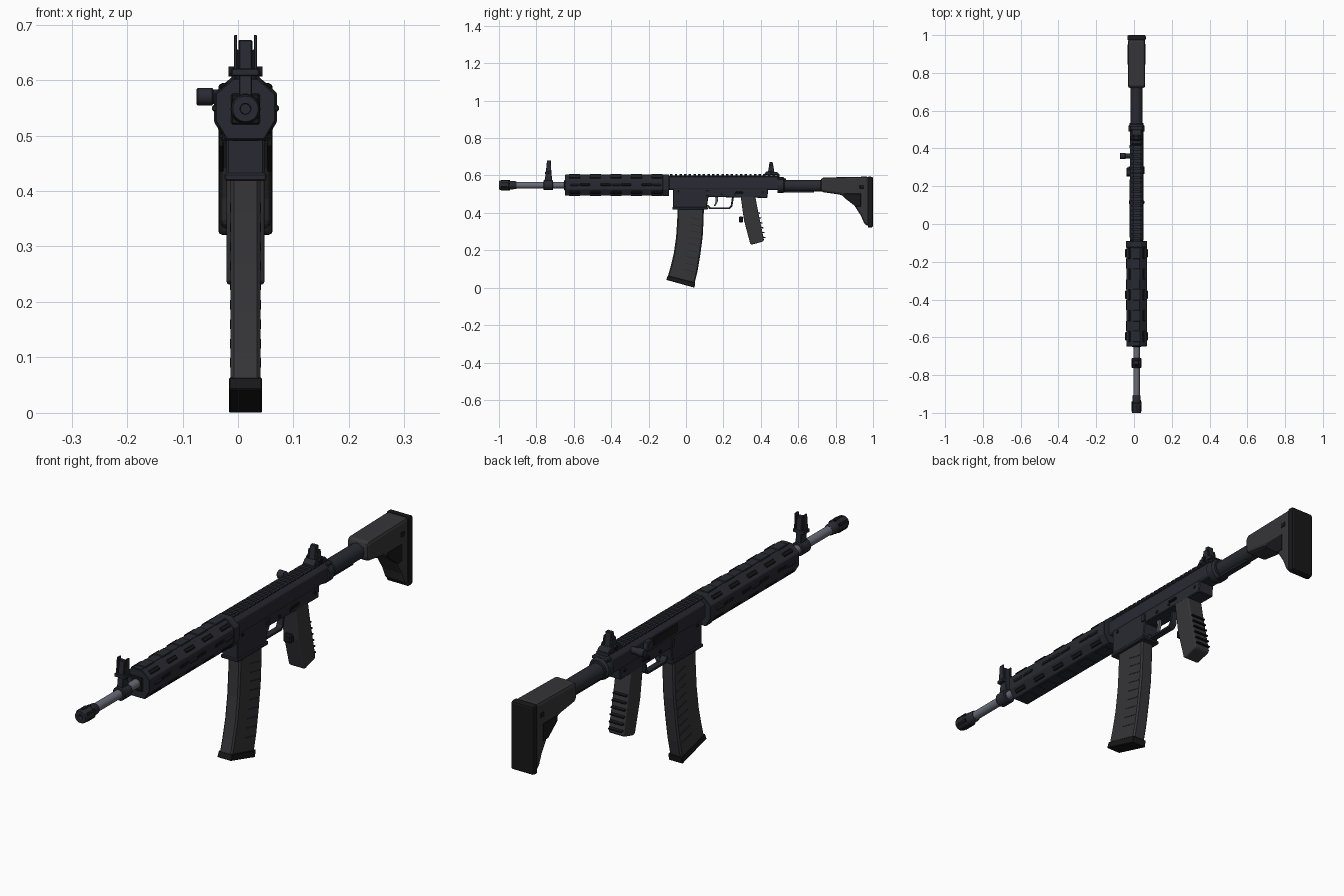
import bpy, bmesh, math
from mathutils import Vector, Matrix

CX, CZ = 0.0135, 0.548   # bore axis


def mat(name, c):
    m = bpy.data.materials.new(name)
    m.diffuse_color = (*c, 1)
    return m


BODY = mat("dark_metal", (0.022, 0.023, 0.032))
POLY = mat("polymer", (0.036, 0.036, 0.040))
BLACK = mat("black", (0.009, 0.009, 0.010))
STEEL = mat("steel", (0.14, 0.15, 0.19))


def finish(name, bm, m, bevel=0, segs=1):
    bmesh.ops.recalc_face_normals(bm, faces=bm.faces)
    me = bpy.data.meshes.new(name)
    bm.to_mesh(me)
    bm.free()
    o = bpy.data.objects.new(name, me)
    bpy.context.collection.objects.link(o)
    me.materials.append(m)
    if bevel:
        b = o.modifiers.new("bevel", 'BEVEL')
        b.width, b.segments, b.limit_method = bevel, segs, 'ANGLE'
    return o


def box(name, c, size, m, bevel=0.002, roty=0, rotx=0):
    """Box; c.x is relative to the bore axis."""
    bm = bmesh.new()
    R = Matrix.Rotation(roty, 4, 'Y') @ Matrix.Rotation(rotx, 4, 'X')
    bmesh.ops.create_cube(bm, size=1, matrix=Matrix.Translation((CX + c[0], c[1], c[2])) @ R
                          @ Matrix.Diagonal((*size, 1)))
    return finish(name, bm, m, bevel)


def prism(name, pts, a, b, m, axis='X', bevel=0.003, segs=1):
    """Extrude a (y,z) profile along x, or an (x,z) profile along y."""
    bm = bmesh.new()
    def co(p, t):
        return (CX + t, p[0], p[1]) if axis == 'X' else (CX + p[0], t, p[1])
    v0 = [bm.verts.new(co(p, a)) for p in pts]
    v1 = [bm.verts.new(co(p, b)) for p in pts]
    bm.faces.new(v0)
    bm.faces.new(v1)
    n = len(pts)
    for i in range(n):
        bm.faces.new((v0[i], v0[(i + 1) % n], v1[(i + 1) % n], v1[i]))
    return finish(name, bm, m, bevel, segs)


def lathe(name, prof, m, z=CZ, x=0, y=0, axis='Y', n=20):
    """Revolve (position, radius) stations around the y or x axis."""
    bm = bmesh.new()
    rings = []
    for t, r in prof:
        ring = []
        for i in range(n):
            a = math.tau * i / n
            u, w = r * math.cos(a), r * math.sin(a)
            ring.append(bm.verts.new((CX + x + u, t, z + w) if axis == 'Y' else (CX + t, y + u, z + w)))
        rings.append(ring)
    for r0, r1 in zip(rings, rings[1:]):
        for i in range(n):
            bm.faces.new((r0[i], r0[(i + 1) % n], r1[(i + 1) % n], r1[i]))
    bm.faces.new(rings[0])
    bm.faces.new(rings[-1])
    o = finish(name, bm, m)
    bpy.context.view_layer.objects.active = o
    o.select_set(True)
    bpy.ops.object.shade_smooth_by_angle(angle=math.radians(35))
    o.select_set(False)
    return o


def array(o, count, dy):
    a = o.modifiers.new("array", 'ARRAY')
    a.count, a.use_relative_offset, a.use_constant_offset = count, False, True
    a.constant_offset_displace = (0, dy, 0)


def mirrored(pts):
    return pts + [(-x, z) for x, z in reversed(pts)]


# barrel and muzzle
lathe("barrel", [(-0.92, 0.017), (-0.64, 0.017)], STEEL)
lathe("muzzle_device", [(-0.985, 0.009), (-1.0, 0.010), (-1.0, 0.023), (-0.99, 0.026), (-0.95, 0.027),
                        (-0.945, 0.023), (-0.91, 0.021), (-0.905, 0.018)], BODY)
for i in range(6):
    a = math.tau * i / 6
    box("muzzle_rib", (0.0245 * math.sin(a), -0.965, CZ + 0.0245 * math.cos(a)), (0.011, 0.05, 0.006), BLACK, 0.001, a)

# front sight
lathe("gas_block", [(-0.762, 0.024), (-0.758, 0.027), (-0.714, 0.027), (-0.71, 0.024)], BODY)
prism("front_sight_tower", [(-0.757, 0.565), (-0.715, 0.565), (-0.719, 0.612), (-0.724, 0.672), (-0.742, 0.672),
                            (-0.75, 0.612)], -0.012, 0.012, BODY, bevel=0.002)
box("front_sight_collar", (0, -0.736, 0.614), (0.05, 0.034, 0.014), BODY)
for s in (-1, 1):
    prism("front_sight_ear", [(-0.75, 0.61), (-0.72, 0.61), (-0.723, 0.681), (-0.743, 0.681)],
          s * 0.015, s * 0.021, BODY, bevel=0.001)

# octagonal handguard with rail pads and vent slots
prism("handguard", mirrored([(0.022, 0.603), (0.054, 0.575), (0.054, 0.526), (0.034, 0.493)]),
      -0.648, -0.095, BODY, 'Y', 0.002)
prism("handguard_ring", mirrored([(0.024, 0.606), (0.0565, 0.577), (0.0565, 0.524), (0.036, 0.491)]),
      -0.125, -0.09, BODY, 'Y', 0.002)
box("handguard_mouth", (0, -0.648, CZ), (0.052, 0.006, 0.056), BLACK, 0.003)
box("handguard_top_rail", (0, -0.37, 0.602), (0.034, 0.55, 0.006), BODY, 0.001)
for i in range(5):
    y = -0.595 + i * 0.11
    box("top_pad", (0, y, 0.604), (0.04, 0.06, 0.008), BODY, 0.002)
    box("bottom_pad", (0, y, 0.493), (0.05, 0.06, 0.006), BODY, 0.002)
    for s in (-1, 1):
        box("upper_slot", (s * 0.0385, y, 0.5895), (0.016, 0.058, 0.007), BLACK, 0.003, s * math.radians(41))
        box("lower_slot", (s * 0.0445, y, 0.509), (0.016, 0.058, 0.006), BLACK, 0.003, s * math.radians(121))
        if i < 4:
            box("side_slot", (s * 0.0535, y + 0.055, 0.551), (0.006, 0.055, 0.014), BLACK, 0.003)
        if i % 2 == 0:
            box("side_tab", (s * 0.0555, y, 0.549), (0.009, 0.045, 0.012), BODY, 0.003)

# upper receiver and top rail
prism("upper_receiver", mirrored([(0.02, 0.592), (0.034, 0.578), (0.036, 0.53), (0.03, 0.522)]),
      -0.09, 0.5, BODY, 'Y', 0.002)
box("rail_base", (0, 0.205, 0.594), (0.036, 0.59, 0.01), BODY, 0.001)
tooth = prism("rail_teeth", mirrored([(0.02, 0.607), (0.027, 0.602), (0.027, 0.598), (0.02, 0.594)]),
              -0.085, -0.072, BODY, 'Y', 0)
array(tooth, 24, 0.0249)
box("charging_handle", (0, 0.505, 0.585), (0.07, 0.03, 0.014), BODY, 0.004)
box("ejection_port", (-0.0355, 0.16, 0.554), (0.006, 0.15, 0.034), BLACK, 0.002)
prism("brass_deflector", [(0.25, 0.54), (0.3, 0.54), (0.29, 0.578), (0.26, 0.578)], -0.053, -0.03, BODY)
lathe("forward_assist", [(-0.0885, 0.013), (-0.086, 0.016), (-0.06, 0.016), (-0.058, 0.013), (-0.02, 0.013)],
      BODY, z=0.57, y=0.36, axis='X')

# lower receiver with magazine well
prism("lower_receiver", [(-0.07, 0.53), (0.44, 0.53), (0.435, 0.48), (0.12, 0.485), (0.11, 0.425), (-0.07, 0.425)],
      -0.034, 0.034, BODY)
box("magwell_lip", (0, 0.022, 0.425), (0.076, 0.19, 0.014), BODY, 0.003)
for s in (-1, 1):
    for y, z in ((-0.04, 0.515), (0.19, 0.5), (0.26, 0.5), (0.41, 0.51)):
        lathe("receiver_pin", [(s * 0.03, 0.007), (s * 0.037, 0.007)], BLACK, z=z, y=y, axis='X', n=10)
    box("selector", (s * 0.037, 0.285, 0.508), (0.01, 0.04, 0.01), BLACK, 0.002)
    box("bolt_catch", (s * 0.037, 0.115, 0.505), (0.008, 0.018, 0.03), BODY, 0.002)

# trigger and guard
prism("trigger_guard", [(0.11, 0.437), (0.125, 0.421), (0.235, 0.421), (0.248, 0.435), (0.256, 0.485), (0.246, 0.485),
                        (0.239, 0.44), (0.232, 0.43), (0.13, 0.43), (0.115, 0.445)], -0.013, 0.013, BODY, bevel=0.001)
prism("trigger", [(0.155, 0.49), (0.172, 0.49), (0.17, 0.462), (0.158, 0.436), (0.15, 0.438), (0.159, 0.464)],
      -0.006, 0.006, STEEL, bevel=0.001)

# curved magazine
front = [(-0.045, 0.44), (-0.047, 0.36), (-0.053, 0.27), (-0.066, 0.18), (-0.083, 0.11), (-0.099, 0.055)]
back = [(0.096, 0.44), (0.094, 0.36), (0.089, 0.27), (0.077, 0.18), (0.062, 0.09), (0.045, 0.02)]
prism("magazine", front + back[::-1], -0.027, 0.027, POLY, bevel=0.006)
prism("magazine_base", [(-0.097, 0.064), (0.05, 0.027), (0.045, 0.0), (-0.106, 0.042)], -0.03, 0.03, BLACK, bevel=0.002)
for i in range(9):
    z = 0.09 + i * 0.035
    y = 0.05 - 0.5 * max(0, 0.32 - z) ** 1.8
    for s in (-1, 1):
        box("magazine_rib", (s * 0.0268, y, z), (0.003, 0.06, 0.004), BODY, 0, 0, -0.22)

# pistol grip
prism("pistol_grip", [(0.292, 0.49), (0.37, 0.49), (0.385, 0.41), (0.417, 0.255), (0.41, 0.246), (0.35, 0.23),
                      (0.343, 0.237), (0.31, 0.36)], -0.034, 0.034, POLY, bevel=0.013, segs=3)
box("finger_rest", (0, 0.294, 0.365), (0.036, 0.022, 0.032), BLACK, 0.005)
for i in range(6):
    t = i / 5
    box("grip_ridge", (0, 0.385 + 0.028 * t, 0.40 - 0.13 * t), (0.06, 0.024, 0.006), BLACK, 0.001, 0, -0.2)

# rear sight
prism("rear_sight_base", [(0.415, 0.603), (0.5, 0.603), (0.49, 0.617), (0.43, 0.622)], -0.025, 0.025, BODY, bevel=0.002)
prism("rear_sight_leaf", [(0.438, 0.615), (0.472, 0.615), (0.463, 0.672), (0.447, 0.672)], -0.013, 0.013, BODY, bevel=0.002)
for s in (-1, 1):
    prism("rear_sight_wing", [(0.436, 0.61), (0.474, 0.61), (0.466, 0.655), (0.446, 0.655)],
          s * 0.013, s * 0.02, BODY, bevel=0.001)
lathe("sight_knob", [(-0.031, 0.009), (0.031, 0.009)], BLACK, z=0.615, y=0.455, axis='X', n=12)

# buffer tube
lathe("buffer_tube", [(0.49, 0.031), (0.76, 0.031)], BODY, z=0.545)
lathe("castle_nut", [(0.49, 0.043), (0.52, 0.043), (0.527, 0.036), (0.535, 0.036)], BODY, z=0.548)
box("tube_rail", (0, 0.6, 0.516), (0.024, 0.17, 0.016), BODY, 0.002)

# stock
prism("stock", [(0.72, 0.583), (0.735, 0.589), (0.978, 0.594), (0.978, 0.328), (0.955, 0.338), (0.935, 0.385),
                (0.9, 0.44), (0.83, 0.497), (0.735, 0.51), (0.72, 0.518)], -0.046, 0.046, POLY, bevel=0.013, segs=2)
prism("butt_pad", [(0.972, 0.595), (1.0, 0.592), (1.0, 0.324), (0.972, 0.32)], -0.049, 0.049, BLACK, bevel=0.007, segs=2)
for s in (-1, 1):
    prism("stock_recess", [(0.845, 0.503), (0.935, 0.503), (0.935, 0.435), (0.905, 0.435), (0.845, 0.482)],
          s * 0.04, s * 0.0475, BLACK, bevel=0.001)
    box("stock_socket", (s * 0.045, 0.94, 0.54), (0.005, 0.025, 0.02), BLACK, 0.002)
